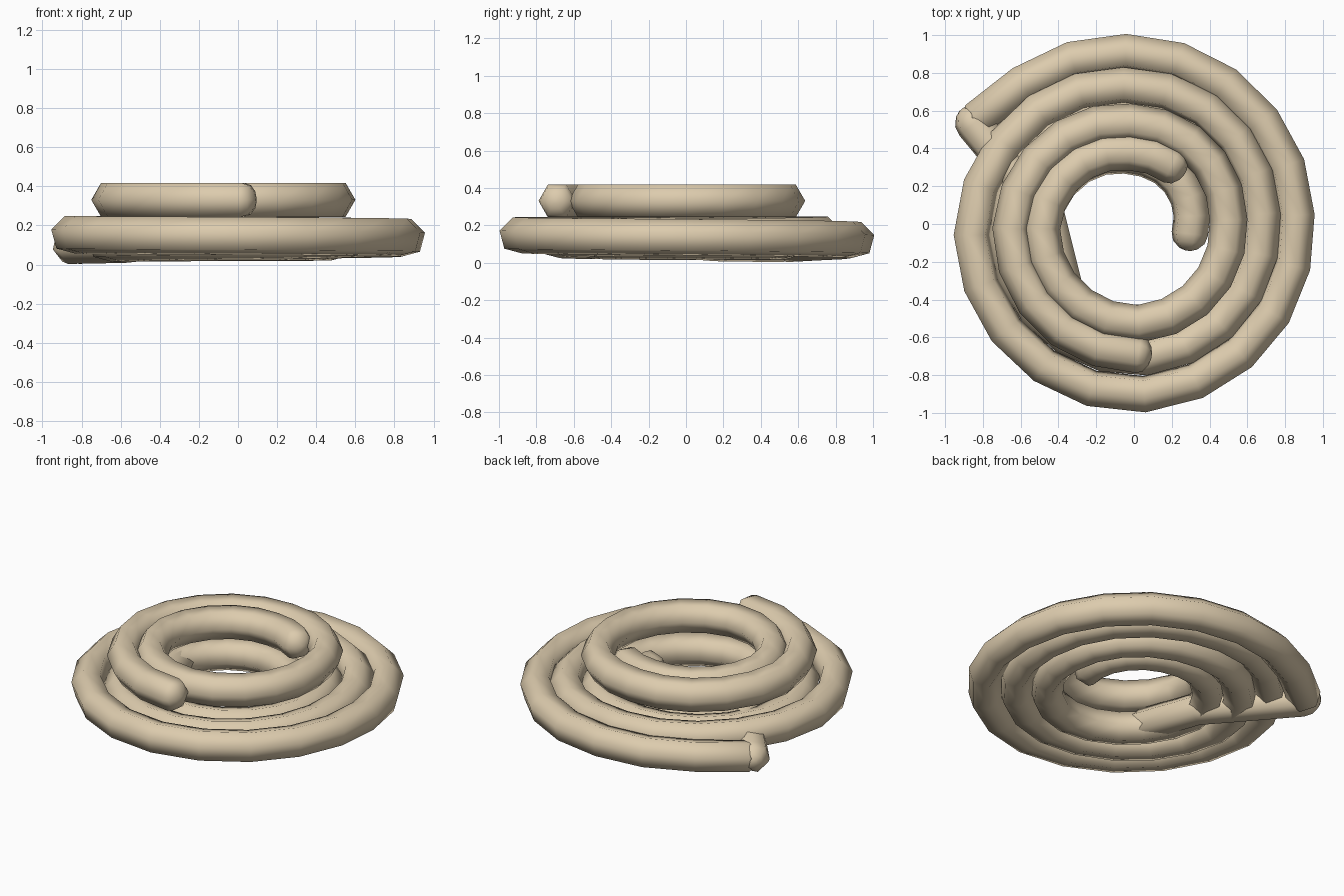
import bpy, bmesh
from math import sin, cos, pi, radians
from mathutils import Vector

if "Cube" in bpy.data.objects:
    bpy.data.objects.remove(bpy.data.objects["Cube"])

R = 0.1        # hexagonal tube radius
STEP = 18      # degrees per spiral segment


def tube(name, pts, cap_start=0.08, cap_end=0.08, twist=0.0):
    """Sweep a hexagon along pts and round off both ends."""
    pts = [Vector(p) for p in pts]
    d0 = (pts[0] - pts[1]).normalized()
    d1 = (pts[-1] - pts[-2]).normalized()
    dome = [(0.5, 0.87), (0.87, 0.5), (1.0, 0.15)]
    stations = [(pts[0] + d0 * cap_start * a, s) for a, s in reversed(dome)]
    stations += [(p, 1.0) for p in pts]
    stations += [(pts[-1] + d1 * cap_end * a, s) for a, s in dome]
    angles = [radians(twist) + k * pi / 3 for k in range(6)]
    bm = bmesh.new()
    rings = []
    last = len(stations) - 1
    for i, (p, s) in enumerate(stations):
        a = (p - stations[max(i - 1, 0)][0]).normalized()
        b = (stations[min(i + 1, last)][0] - p).normalized()
        t = (a + b).normalized()
        side = t.cross(Vector((0, 0, 1))).normalized()
        up = side.cross(t)
        rings.append([bm.verts.new(p + R * s * (side * cos(k) + up * sin(k))) for k in angles])
    for r0, r1 in zip(rings, rings[1:]):
        for k in range(6):
            j = (k + 1) % 6
            bm.faces.new((r0[k], r0[j], r1[j], r1[k]))
    bm.faces.new(rings[0])
    bm.faces.new(rings[-1])
    bmesh.ops.recalc_face_normals(bm, faces=bm.faces)
    me = bpy.data.meshes.new(name)
    bm.to_mesh(me)
    bm.free()
    ob = bpy.data.objects.new(name, me)
    bpy.context.collection.objects.link(ob)
    me.shade_smooth()
    mat = bpy.data.materials.get("hose_tan") or bpy.data.materials.new("hose_tan")
    mat.diffuse_color = (0.72, 0.60, 0.42, 1)
    mat.use_nodes = True
    mat.node_tree.nodes["Principled BSDF"].inputs["Base Color"].default_value = mat.diffuse_color
    me.materials.append(mat)
    return ob


def spiral(keys):
    """Points along a clockwise spiral; keys are (angle, radius, z)."""
    def at(a):
        for (a0, r0, z0), (a1, r1, z1) in zip(keys, keys[1:]):
            if a >= a1:
                f = (a0 - a) / (a0 - a1)
                return r0 + (r1 - r0) * f, z0 + (z1 - z0) * f
        return keys[-1][1:]
    n = round((keys[0][0] - keys[-1][0]) / STEP)
    out = []
    for i in range(n + 1):
        a = keys[0][0] + (keys[-1][0] - keys[0][0]) * i / n
        r, z = at(a)
        out.append((r * cos(radians(a)), r * sin(radians(a)), z))
    return out


# Lower layer: spiral running inwards, dipping where it passes under the tail
lower = [(146.4, 1.0, 0.10), (129, 0.95, 0.11), (111, 0.93, 0.116), (92, 0.91, 0.122),
         (45, 0.875, 0.13), (0, 0.86, 0.137), (-92, 0.905, 0.147), (-180, 0.858, 0.153),
         (-208, 0.81, 0.153), (-270, 0.73, 0.15), (-360, 0.68, 0.138), (-450, 0.71, 0.122),
         (-540, 0.67, 0.11), (-630, 0.55, 0.115), (-720, 0.50, 0.117), (-810, 0.53, 0.117),
         (-900, 0.49, 0.13), (-990, 0.355, 0.14), (-1080, 0.305, 0.14), (-1090, 0.30, 0.14)]
tube("lower_coil", spiral(lower), 0.03, 0.09, -15)

# Upper layer: two turns resting on the lower spiral
upper = [(-88, 0.69, 0.331), (-180, 0.65, 0.331), (-270, 0.535, 0.331), (-360, 0.50, 0.331),
         (-450, 0.53, 0.331), (-540, 0.49, 0.331), (-630, 0.38, 0.331), (-663, 0.37, 0.331)]
tube("upper_coil", spiral(upper), 0.07, 0.08)

# Tail crossing underneath from the outer end to the middle
tube("under_tail", [(-0.85, 0.53, 0.10), (-0.56, 0.18, 0.105), (-0.46, 0.04, 0.115),
                    (-0.36, -0.37, 0.145)], 0.1, 0.06, -15)
